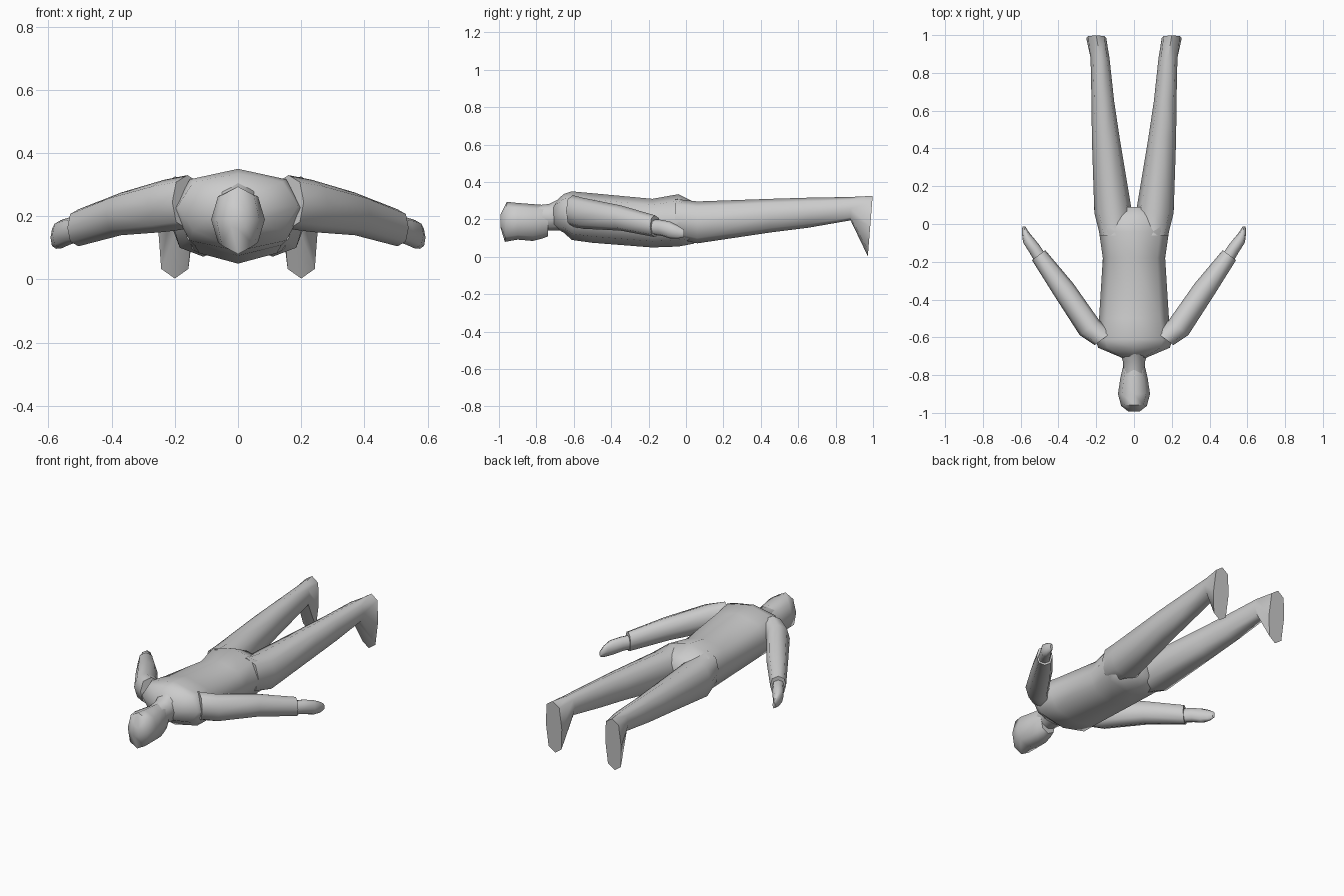
import bpy, bmesh, math
from mathutils import Vector


def loft(name, rings, sides=8, mirror=False):
    """Skin rings of (x, y, half_width, z_low, z_high, yaw_deg, lean, power)."""
    bm = bmesh.new()
    loops = []
    for ring in rings:
        x, y, rx, lo, hi, yaw, lean, power = (list(ring) + [0, 0, 0.85][len(ring) - 5:])
        u = Vector((math.cos(math.radians(yaw)), math.sin(math.radians(yaw)), 0))
        v = Vector((0, lean, 1))
        c, r = Vector((x, y, (lo + hi) / 2)), (hi - lo) / 2
        loop = []
        for i in range(sides):
            a = math.tau * i / sides
            ca, sa = [math.copysign(abs(t) ** power if abs(t) > 1e-6 else 0, t)
                      for t in (math.cos(a), math.sin(a))]
            loop.append(bm.verts.new(c + u * rx * ca + v * r * sa))
        loops.append(loop)
    for a, b in zip(loops, loops[1:]):
        for i in range(sides):
            j = (i + 1) % sides
            bm.faces.new((a[i], a[j], b[j], b[i]))
    bm.faces.new(loops[0])
    bm.faces.new(loops[-1])
    bmesh.ops.recalc_face_normals(bm, faces=bm.faces)
    me = bpy.data.meshes.new(name)
    bm.to_mesh(me)
    bm.free()
    me.polygons.foreach_set("use_smooth", [True] * len(me.polygons))
    me.set_sharp_from_angle(angle=math.radians(60))
    ob = bpy.data.objects.new(name, me)
    bpy.context.collection.objects.link(ob)
    if mirror:
        m = ob.modifiers.new("mirror", 'MIRROR')
        m.use_axis[0] = True
        m.use_mirror_merge = False
    return ob


# Torso, from collar to crotch, lying face down
loft("torso", [
    (0, -0.71, 0.06, 0.16, 0.285),
    (0, -0.655, 0.19, 0.13, 0.335),
    (0, -0.61, 0.205, 0.09, 0.35),
    (0, -0.50, 0.185, 0.075, 0.34),
    (0, -0.18, 0.165, 0.05, 0.31),
    (0, -0.04, 0.185, 0.055, 0.335),
    (0, 0.04, 0.20, 0.07, 0.295),
    (0, 0.09, 0.07, 0.11, 0.27),
])

# Head with the face pointing down
loft("head", [
    (0, -0.993, 0.03, 0.16, 0.225),
    (0, -0.963, 0.068, 0.08, 0.294, 0, 0.05),
    (0, -0.90, 0.085, 0.092, 0.288),
    (0, -0.82, 0.073, 0.085, 0.282),
    (0, -0.77, 0.062, 0.097, 0.278),
    (0, -0.737, 0.052, 0.11, 0.275),
])

# Neck
loft("neck", [
    (0, -0.80, 0.055, 0.15, 0.275),
    (0, -0.73, 0.058, 0.14, 0.283),
    (0, -0.65, 0.085, 0.14, 0.325),
])

# Legs ending in the flat soles of the feet
loft("leg_and_foot", [
    (0.10, -0.06, 0.08, 0.10, 0.31),
    (0.11, 0.06, 0.10, 0.072, 0.296),
    (0.149, 0.45, 0.074, 0.13, 0.31),
    (0.165, 0.65, 0.06, 0.155, 0.316),
    (0.18, 0.88, 0.05, 0.195, 0.32),
    (0.20, 0.985, 0.053, 0.003, 0.326, 0, 0.08, 0.6),
], mirror=True)

# Arms spread away from the body
loft("arm", [
    (0.16, -0.605, 0.06, 0.16, 0.33, -37),
    (0.235, -0.55, 0.065, 0.15, 0.315, -37),
    (0.37, -0.35, 0.06, 0.14, 0.275, -37),
    (0.505, -0.165, 0.044, 0.105, 0.222, -37),
], mirror=True)

# Hands turned on edge
loft("hand", [
    (0.49, -0.19, 0.035, 0.12, 0.20, -37),
    (0.528, -0.13, 0.033, 0.112, 0.198, -37),
    (0.56, -0.085, 0.030, 0.098, 0.188, -25),
    (0.576, -0.045, 0.018, 0.097, 0.168, -15),
    (0.583, -0.012, 0.008, 0.105, 0.145, 0),
], mirror=True)
